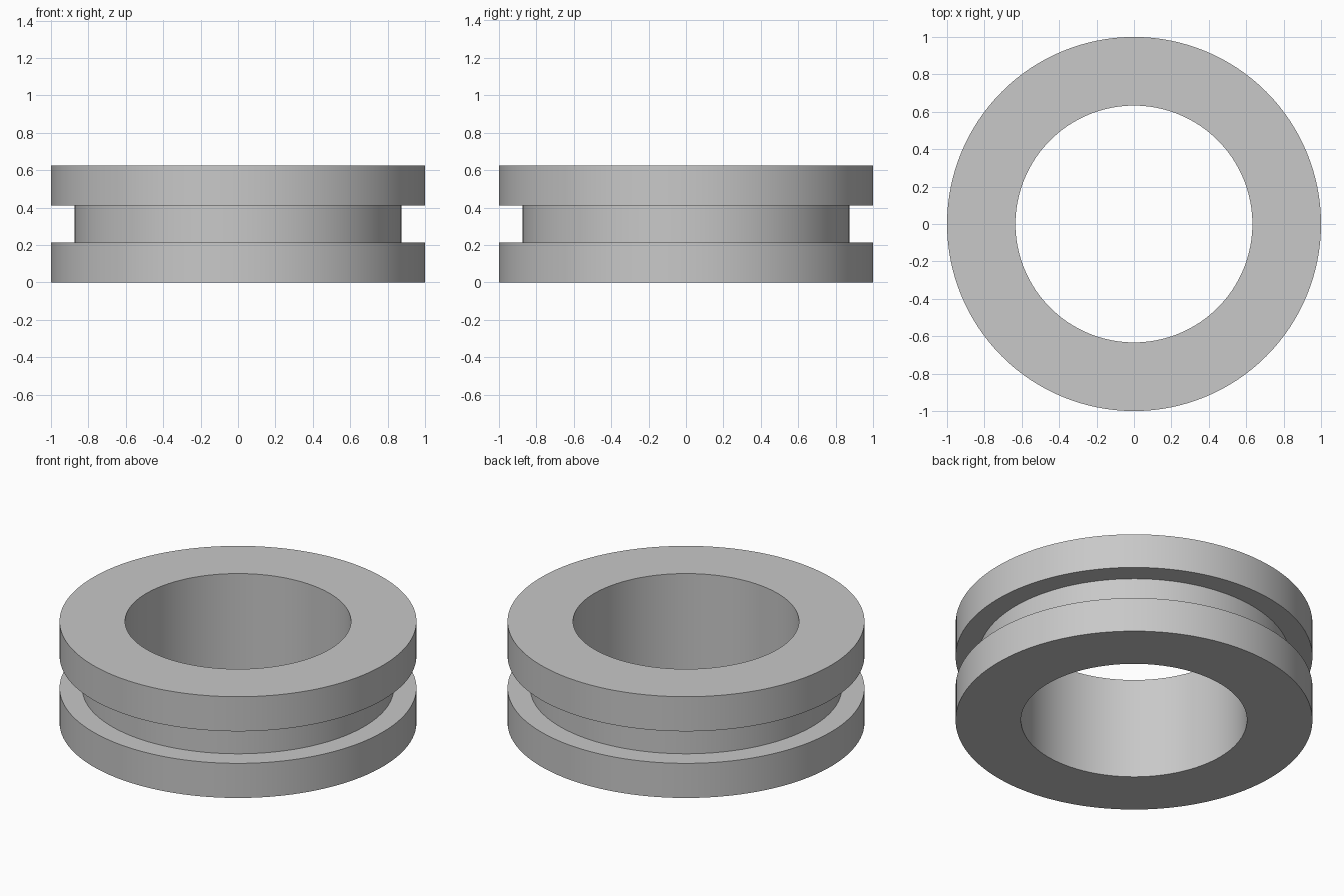
import bpy
import bmesh
from math import pi
from mathutils import Vector

cube = bpy.data.objects.get("Cube")
if cube:
    bpy.data.objects.remove(cube, do_unlink=True)

SIDES = 128
OUTER, GROOVE, BORE = 1.0, 0.873, 0.633
HEIGHT, GROOVE_LOW, GROOVE_HIGH = 0.626, 0.214, 0.412

# Plain grey material
grey = bpy.data.materials.new("plain grey")
grey.use_nodes = True
colour = (0.58, 0.58, 0.58, 1)
grey.diffuse_color = colour
grey.node_tree.nodes["Principled BSDF"].inputs["Base Color"].default_value = colour

# Cross-section of the grooved ring, as (radius, height)
profile = [
    (BORE, 0), (OUTER, 0),
    (OUTER, GROOVE_LOW), (GROOVE, GROOVE_LOW),
    (GROOVE, GROOVE_HIGH), (OUTER, GROOVE_HIGH),
    (OUTER, HEIGHT), (BORE, HEIGHT),
]

# Revolve the closed cross-section around z
bm = bmesh.new()
verts = [bm.verts.new((r, 0, z)) for r, z in profile]
edges = [bm.edges.new((v, verts[i - 1])) for i, v in enumerate(verts)]
bmesh.ops.spin(bm, geom=verts + edges, cent=Vector(), axis=(0, 0, 1),
               angle=2 * pi, steps=SIDES, use_merge=False)
bmesh.ops.remove_doubles(bm, verts=bm.verts[:], dist=0.0001)
bmesh.ops.recalc_face_normals(bm, faces=bm.faces[:])

mesh = bpy.data.meshes.new("grooved_ring")
bm.to_mesh(mesh)
bm.free()
mesh.materials.append(grey)
ring = bpy.data.objects.new("grooved_ring", mesh)
bpy.context.collection.objects.link(ring)

# Smooth round walls with sharp rims
bpy.ops.object.select_all(action="DESELECT")
ring.select_set(True)
bpy.context.view_layer.objects.active = ring
bpy.ops.object.shade_smooth_by_angle(angle=pi / 6)
